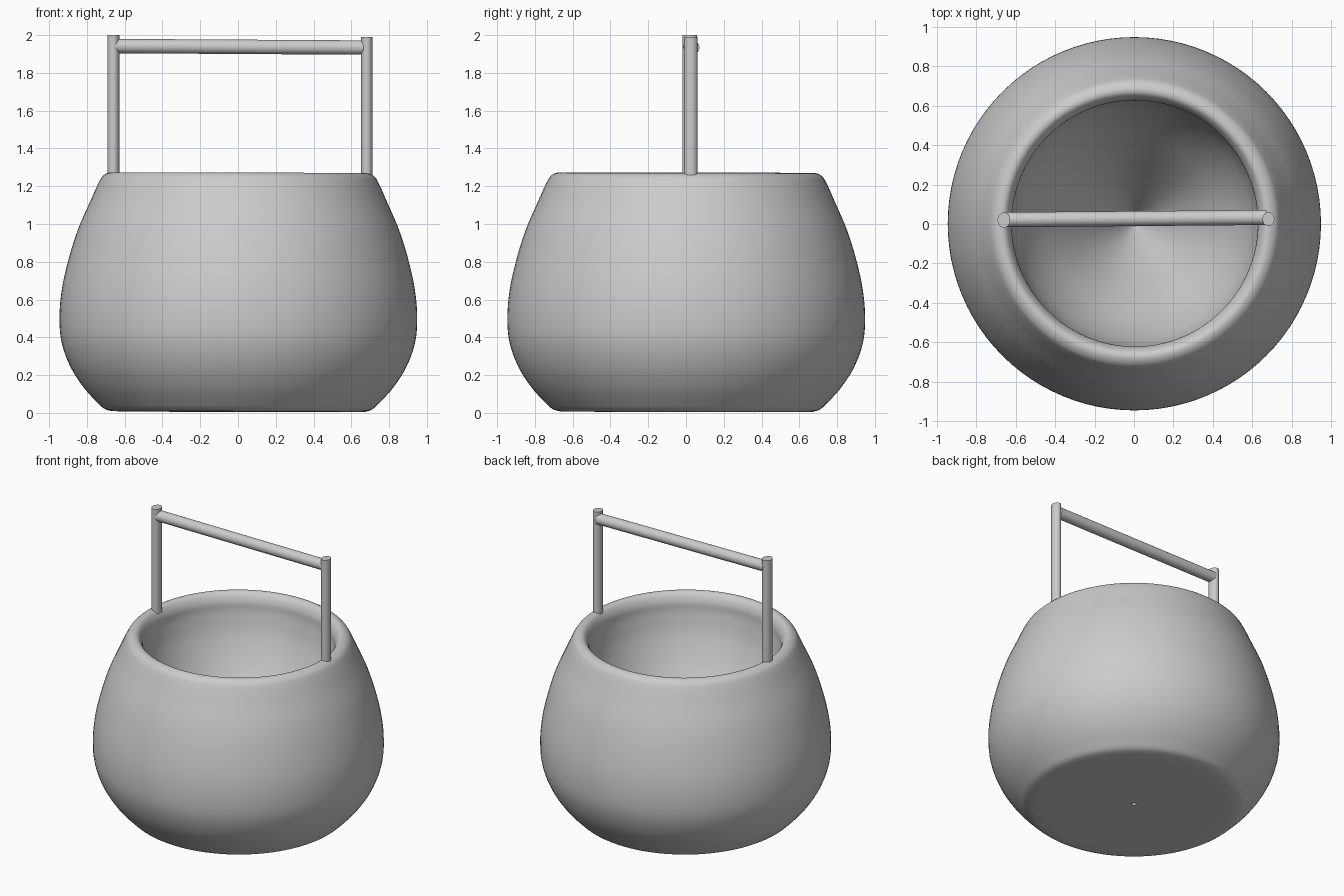
import bpy, bmesh
from math import radians
from mathutils import Vector

if "Cube" in bpy.data.objects:
    bpy.data.objects.remove(bpy.data.objects["Cube"])


def smooth_path(pts, steps=6):
    """Catmull-Rom curve through (radius, height) points."""
    p = [Vector(q) for q in pts]
    p = [2 * p[0] - p[1]] + p + [2 * p[-1] - p[-2]]
    out = []
    for i in range(1, len(p) - 2):
        a, b, c, d = p[i - 1:i + 3]
        for k in range(steps):
            t = k / steps
            out.append(0.5 * (2 * b + (c - a) * t + (2 * a - 5 * b + 4 * c - d) * t ** 2
                              + (3 * b - a - 3 * c + d) * t ** 3))
    return out + [p[-2]]


def shade(ob):
    bpy.ops.object.select_all(action='DESELECT')
    ob.select_set(True)
    bpy.context.view_layer.objects.active = ob
    bpy.ops.object.shade_smooth_by_angle(angle=radians(40))


def lathe(name, path, segments=96):
    bm = bmesh.new()
    verts = [bm.verts.new((max(r, 0), 0, z)) for r, z in path]
    edges = [bm.edges.new(e) for e in zip(verts, verts[1:])]
    bmesh.ops.spin(bm, geom=verts + edges, cent=(0, 0, 0), axis=(0, 0, 1),
                   angle=radians(360), steps=segments, use_merge=True)
    bmesh.ops.remove_doubles(bm, verts=bm.verts, dist=1e-4)
    bmesh.ops.recalc_face_normals(bm, faces=bm.faces)
    me = bpy.data.meshes.new(name)
    bm.to_mesh(me)
    bm.free()
    ob = bpy.data.objects.new(name, me)
    bpy.context.collection.objects.link(ob)
    shade(ob)
    return ob


def rod(name, start, end, rx, ry):
    a, b = Vector(start), Vector(end)
    bpy.ops.mesh.primitive_cylinder_add(vertices=32, radius=1, depth=(b - a).length,
                                        location=(a + b) / 2)
    ob = bpy.context.object
    ob.name = name
    ob.scale = (rx, ry, 1)
    ob.rotation_euler = (b - a).to_track_quat('Z', 'Y').to_euler() if abs((b - a).x) > 0.1 else (0, 0, 0)
    shade(ob)


# Pot: flat base, bulging outside, rounded rim, steep cone-shaped hollow
# that breaks through the base in a tiny hole
base = [Vector((0.014, 0.006)), Vector((0.3, 0.006)), Vector((0.6, 0.006))]
wall = smooth_path([
    (0.67, 0.007), (0.705, 0.018), (0.74, 0.047), (0.82, 0.135), (0.89, 0.245),
    (0.935, 0.37), (0.947, 0.5), (0.935, 0.65), (0.90, 0.81), (0.85, 0.97),
    (0.785, 1.12), (0.74, 1.22), (0.715, 1.256), (0.68, 1.271), (0.65, 1.258),
    (0.627, 1.21), (0.62, 1.13), (0.585, 0.98), (0.5, 0.79), (0.35, 0.55),
    (0.17, 0.26), (0.014, 0.006)])
pot = lathe("pot", base + wall)
pot.rotation_euler = (radians(-0.15), radians(0.2), 0)

# Handle: two uprights and a crossbar
rod("left_upright", (-0.66, 0.02, 1.25), (-0.66, 0.02, 2.0), 0.032, 0.039)
rod("right_upright", (0.682, 0.025, 1.25), (0.682, 0.025, 1.99), 0.03, 0.036)
rod("crossbar", (-0.65, 0.022, 1.942), (0.672, 0.033, 1.934), 0.038, 0.038)
